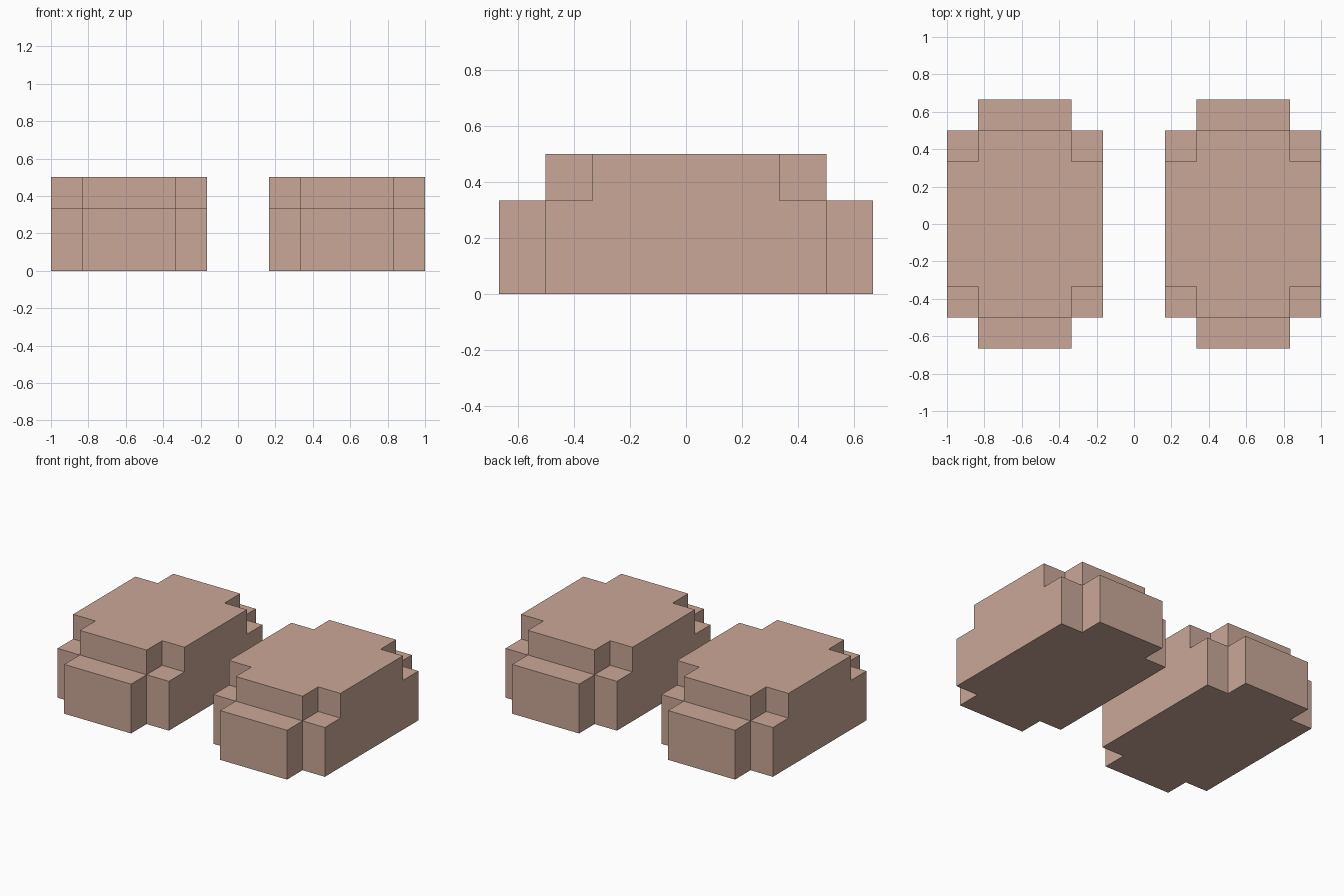
import bpy
import bmesh
import math
from mathutils import Vector

cube = bpy.data.objects.get("Cube")
if cube:
    bpy.data.objects.remove(cube, do_unlink=True)

UNIT = 1 / 6  # every step in the shape is one unit

# Single clay colour
clay = bpy.data.materials.new("dusty_pink")
clay.use_nodes = True
color = (0.59, 0.39, 0.31, 1)
clay.diffuse_color = color
clay.node_tree.nodes["Principled BSDF"].inputs["Base Color"].default_value = color


def filled(x, y, z):
    """Cross-shaped layers: a long base two units high, a shorter top layer."""
    if not 0 <= z < 3:
        return False
    half = 3 if z < 2 else 2
    x, y = abs(x), abs(y)
    return (x < 2.5 and y < half) or (x < 1.5 and y < half + 1)


def block_mesh():
    """Outer skin of the stepped block, merged into large flat faces."""
    bm = bmesh.new()
    axes = [Vector(v) for v in ((1, 0, 0), (0, 1, 0), (0, 0, 1))]
    for i in range(-2, 3):
        for j in range(-4, 4):
            for k in range(3):
                c = Vector((i, j + 0.5, k + 0.5))
                if not filled(*c):
                    continue
                for a in range(3):
                    for s in (-1, 1):
                        n = axes[a] * s
                        if filled(*(c + n)):
                            continue
                        u = axes[(a + 1) % 3] / 2
                        v = axes[(a + 2) % 3] / 2 * s
                        m = c + n / 2
                        corners = (m - u - v, m + u - v, m + u + v, m - u + v)
                        bm.faces.new([bm.verts.new(p * UNIT) for p in corners])
    bmesh.ops.remove_doubles(bm, verts=bm.verts, dist=0.001)
    bmesh.ops.dissolve_limit(bm, angle_limit=math.radians(1),
                             verts=bm.verts, edges=bm.edges)
    bmesh.ops.recalc_face_normals(bm, faces=bm.faces)
    mesh = bpy.data.meshes.new("stepped_block")
    bm.to_mesh(mesh)
    bm.free()
    mesh.materials.append(clay)
    return mesh


# Matching pair, one on each side
mesh = block_mesh()
for name, side in (("left_block", 1), ("right_block", -1)):
    block = bpy.data.objects.new(name, mesh)
    block.location.x = side * 3.5 * UNIT
    bpy.context.collection.objects.link(block)
